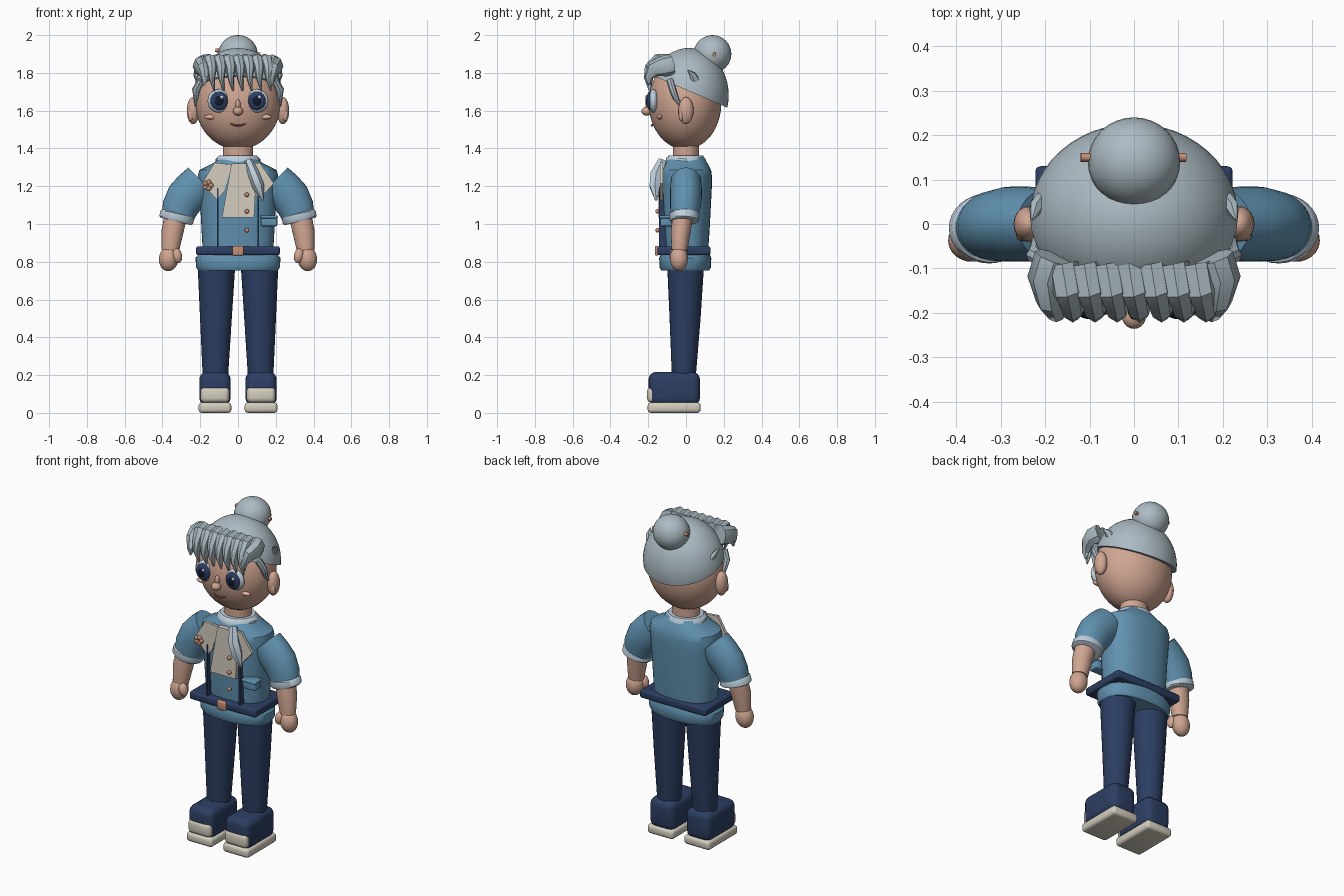
import bpy, bmesh, math
from mathutils import Vector, Matrix


def mat(name, r, g, b):
    m = bpy.data.materials.new(name)
    lin = [(c / 255 / 12.92 if c < 10 else ((c / 255 + 0.055) / 1.055) ** 2.4) for c in (r, g, b)]
    m.diffuse_color = (*lin, 1)
    return m


SKIN = mat("skin", 208, 166, 146)
HAIR = mat("grey hair", 172, 187, 195)
BLUE = mat("jacket blue", 97, 146, 176)
NAVY = mat("navy", 44, 62, 98)
CREAM = mat("cream", 212, 205, 190)
TRIM = mat("pale trim", 190, 207, 220)
COPPER = mat("copper", 196, 142, 116)
BROWN = mat("lip brown", 150, 95, 80)
PINK = mat("cheek pink", 226, 176, 160)
DARK = mat("pupil dark", 20, 26, 45)


def finish(name, bm, m, angle=40):
    bmesh.ops.recalc_face_normals(bm, faces=bm.faces)
    me = bpy.data.meshes.new(name)
    bm.to_mesh(me)
    bm.free()
    me.materials.append(m)
    ob = bpy.data.objects.new(name, me)
    bpy.context.collection.objects.link(ob)
    bpy.ops.object.select_all(action='DESELECT')
    ob.select_set(True)
    bpy.context.view_layer.objects.active = ob
    bpy.ops.object.shade_smooth_by_angle(angle=math.radians(angle))
    return ob


def ball(name, c, r, m, seg=32, cut=None, turn=0):
    """Ellipsoid, optionally cut by a plane (point, normal) keeping the normal side."""
    bm = bmesh.new()
    bmesh.ops.create_uvsphere(bm, u_segments=seg, v_segments=seg // 2, radius=1)
    bm.transform(Matrix.Translation(c) @ Matrix.Rotation(turn, 4, 'Y') @ Matrix.Diagonal((*r, 1)))
    if cut:
        res = bmesh.ops.bisect_plane(bm, geom=bm.verts[:] + bm.edges[:] + bm.faces[:],
                                     plane_co=cut[0], plane_no=cut[1], clear_inner=True)
        bmesh.ops.edgeloop_fill(bm, edges=[e for e in res['geom_cut'] if isinstance(e, bmesh.types.BMEdge)])
    return finish(name, bm, m)


def box(name, lo, hi, m, bevel=0.0, seg=3):
    bm = bmesh.new()
    bmesh.ops.create_cube(bm, size=1)
    lo, hi = Vector(lo), Vector(hi)
    bm.transform(Matrix.Translation((lo + hi) / 2) @ Matrix.Diagonal((*(hi - lo), 1)))
    if bevel:
        bmesh.ops.bevel(bm, geom=bm.edges[:], offset=bevel, segments=seg, profile=0.5, affect='EDGES')
    return finish(name, bm, m)


def tube(name, pts, m, n=24, ref=(0, 1, 0), power=2.0):
    """Loft of superellipse rings along a path; each point is (x, y, z, ra, rb)."""
    bm = bmesh.new()
    P = [Vector(p[:3]) for p in pts]
    rings = []
    for i, p in enumerate(pts):
        t = (P[min(i + 1, len(P) - 1)] - P[max(i - 1, 0)]).normalized()
        u = Vector(ref).cross(t).normalized()
        v = t.cross(u)
        ring = []
        for k in range(n):
            a = 2 * math.pi * k / n
            c, s = math.cos(a), math.sin(a)
            c = math.copysign(abs(c) ** (2 / power), c)
            s = math.copysign(abs(s) ** (2 / power), s)
            ring.append(bm.verts.new(P[i] + u * c * p[3] + v * s * p[4]))
        rings.append(ring)
    for a, b in zip(rings, rings[1:]):
        for k in range(n):
            bm.faces.new((a[k], a[(k + 1) % n], b[(k + 1) % n], b[k]))
    bm.faces.new(rings[0])
    bm.faces.new(rings[-1])
    return finish(name, bm, m)


def plate(name, xz, y, depth, m):
    """Flat outline in x, z given some depth in y."""
    bm = bmesh.new()
    f = bm.faces.new([bm.verts.new((x, y, z)) for x, z in xz])
    res = bmesh.ops.extrude_face_region(bm, geom=[f])
    bmesh.ops.translate(bm, vec=(0, depth, 0), verts=[g for g in res['geom'] if isinstance(g, bmesh.types.BMVert)])
    return finish(name, bm, m)


# Head, neck, nose and mouth
ball("head", (0, -0.005, 1.64), (0.225, 0.192, 0.245), SKIN, 48)
tube("neck", [(0, 0, 1.28, .08, .07), (0, 0, 1.45, .08, .07)], SKIN)
ball("nose", (0, -0.208, 1.597), (0.027, 0.028, 0.024), SKIN, 20)
ball("nose_bridge", (0, -0.195, 1.63), (0.014, 0.02, 0.03), SKIN, 16)
tube("mouth", [(-.04, -.172, 1.532, .003, .003), (-.02, -.179, 1.523, .005, .005), (0, -.181, 1.521, .006, .006),
               (.02, -.179, 1.523, .005, .005), (.04, -.172, 1.532, .003, .003)], BROWN, 8)

# Hair cap, bun and hair pin
ball("hair_cap", (0, 0.015, 1.682), (0.235, 0.211, 0.25), HAIR, 48, ((0, 0, 1.71), (0, .43, 1)))
ball("hair_bun", (0, 0.14, 1.9), (0.104, 0.1, 0.1), HAIR)
tube("hair_pin", [(-.12, .15, 1.92, .01, .01), (.117, .15, 1.897, .01, .01)], COPPER, 12)

# Fringe strands, curling forward and down
for i in range(7):
    x = -.15 + .05 * i
    d = .012
    tube("fringe_strand", [(x - d, -.09, 1.865, .036, .036), (x, -.15, 1.865, .036, .036),
                           (x + d, -.187, 1.825, .034, .028), (x + d, -.198, 1.77, .024, .016),
                           (x + 2 * d, -.192, 1.705, .004, .004)], HAIR, 8, (1, 0, 0))

for s, side in ((-1, "left"), (1, "right")):
    # Fringe end curls and side locks
    tube(side + "_fringe_curl", [(s * .18, -.075, 1.845, .055, .045), (s * .195, -.12, 1.835, .055, .045),
                                 (s * .185, -.17, 1.82, .045, .036), (s * .175, -.2, 1.775, .022, .022),
                                 (s * .18, -.195, 1.735, .005, .005)], HAIR, 8, (1, 0, 0))
    tube(side + "_side_lock", [(s * .195, -.085, 1.76, .02, .02), (s * .222, -.07, 1.71, .022, .018),
                               (s * .22, -.055, 1.67, .016, .016), (s * .225, -.025, 1.615, .003, .003)], HAIR, 8)
    tube(side + "_hair_tuft", [(s * .205, .045, 1.76, .02, .03), (s * .222, .035, 1.79, .015, .018),
                               (s * .23, .01, 1.815, .003, .003)], HAIR, 6)
    # Ears and cheeks
    ball(side + "_ear", (s * .238, 0, 1.6), (.033, .04, .072), SKIN, 24)
    ball(side + "_ear_lobe", (s * .25, -.025, 1.575), (.016, .014, .03), SKIN, 16)
    ball(side + "_cheek", (s * .143, -.139, 1.567), (.036, .014, .013), PINK, 20)
    # Eyes
    ball(side + "_eye_white", (s * .1, -.172, 1.652), (.061, .028, .062), TRIM, 28)
    ball(side + "_iris", (s * .1, -.191, 1.652), (.046, .018, .05), NAVY, 24)
    ball(side + "_pupil", (s * .1, -.202, 1.652), (.025, .012, .028), DARK, 20)
    ball(side + "_eye_glint", (s * .1 + .014, -.21, 1.672), (.01, .006, .01), TRIM, 12)
    # Sleeve, cuff, forearm and hand
    tube(side + "_sleeve", [(s * .192, 0, 1.228, .1, .08), (s * .235, 0, 1.185, .105, .084),
                            (s * .278, 0, 1.14, .104, .084), (s * .307, -.004, 1.085, .096, .08),
                            (s * .322, -.008, 1.03, .085, .073)], BLUE, 32)
    tube(side + "_cuff", [(s * .319, -.008, 1.058, .085, .073), (s * .321, -.008, 1.05, .092, .079),
                          (s * .327, -.01, 1.022, .092, .079), (s * .329, -.01, 1.014, .084, .072)], TRIM, 32)
    tube(side + "_forearm", [(s * .33, -.018, 1.04, .06, .054), (s * .347, -.028, .96, .058, .052),
                             (s * .358, -.035, .86, .046, .042)], SKIN)
    ball(side + "_hand", (s * .366, -.037, .817), (.052, .048, .067), SKIN, 28, None, s * -.15)
    ball(side + "_thumb", (s * .322, -.062, .832), (.026, .026, .04), SKIN, 20, None, s * .2)
    # Leg and shoe
    tube(side + "_leg", [(s * .114, -.002, .79, .1, .098), (s * .117, -.005, .5, .084, .082),
                         (s * .12, -.012, .17, .066, .062)], NAVY, 32)
    box(side + "_shoe", (s * .122 - .083, -.198, .04), (s * .122 + .083, .074, .217), NAVY, .04, 4)
    box(side + "_toe_cap", (s * .122 - .075, -.206, .055), (s * .122 + .075, -.15, .137), CREAM, .022)
    box(side + "_sole", (s * .122 - .087, -.203, 0), (s * .122 + .087, .078, .055), CREAM, .018)
    # Jacket front edge
    box(side + "_jacket_edge", (s * .108 - .004, -.142, .88), (s * .108 + .004, -.1, 1.19), NAVY)

# Jacket body and hem
tube("jacket_body", [(0, 0, .83, .185, .115), (0, 0, .95, .192, .124), (0, 0, 1.1, .2, .132),
                     (0, 0, 1.2, .206, .137), (0, 0, 1.255, .213, .137), (0, 0, 1.285, .205, .133),
                     (0, 0, 1.325, .125, .112), (0, 0, 1.355, .1, .092)], BLUE, 48, power=2.4)
tube("jacket_hem", [(0, -.004, .755, .212, .128), (0, -.004, .77, .222, .136), (0, -.004, .82, .225, .138),
                    (0, -.004, .85, .2, .125)], BLUE, 48, power=2.3)

# Belt and buckle
box("belt", (-.222, -.152, .835), (.222, .13, .882), NAVY, .012)
box("buckle", (-.03, -.165, .832), (.03, -.145, .884), COPPER, .008)

# Shirt front, lapels, collar and scarf end
plate("shirt_front", [(-.085, 1.035), (.085, 1.035), (.092, 1.16), (.05, 1.32), (-.035, 1.32)], -.146, .03, CREAM)
plate("left_lapel", [(-.125, 1.325), (-.03, 1.315), (-.075, 1.17), (-.11, 1.125), (-.19, 1.215)], -.138, .016, CREAM)
plate("right_lapel", [(.115, 1.325), (.04, 1.315), (.085, 1.17), (.11, 1.125), (.19, 1.215)], -.138, .016, CREAM)
tube("collar", [(0, -.002, 1.3, .108, .1), (0, -.002, 1.315, .12, .11), (0, 0, 1.345, .118, .105),
                (0, 0, 1.363, .1, .09)], TRIM, 32)
tube("scarf_end", [(.055, -.125, 1.335, .024, .024), (.085, -.158, 1.26, .03, .036),
                   (.108, -.165, 1.2, .032, .032), (.132, -.158, 1.125, .006, .006)], TRIM, 6)

# Buttons, brooch and pocket
for z in (1.155, 1.067, .967):
    ball("button", (.047, -.15, z), (.012, .012, .012), COPPER, 16)
for k in range(5):
    a = k * math.tau / 5
    ball("brooch_petal", (-.16 + .017 * math.cos(a), -.146, 1.205 + .017 * math.sin(a)), (.014, .01, .014), COPPER, 12)
box("pocket", (.122, -.135, .988), (.208, -.07, 1.035), BLUE, .008)
box("pocket_trim", (.118, -.141, 1.03), (.212, -.07, 1.045), BLUE, .005)
